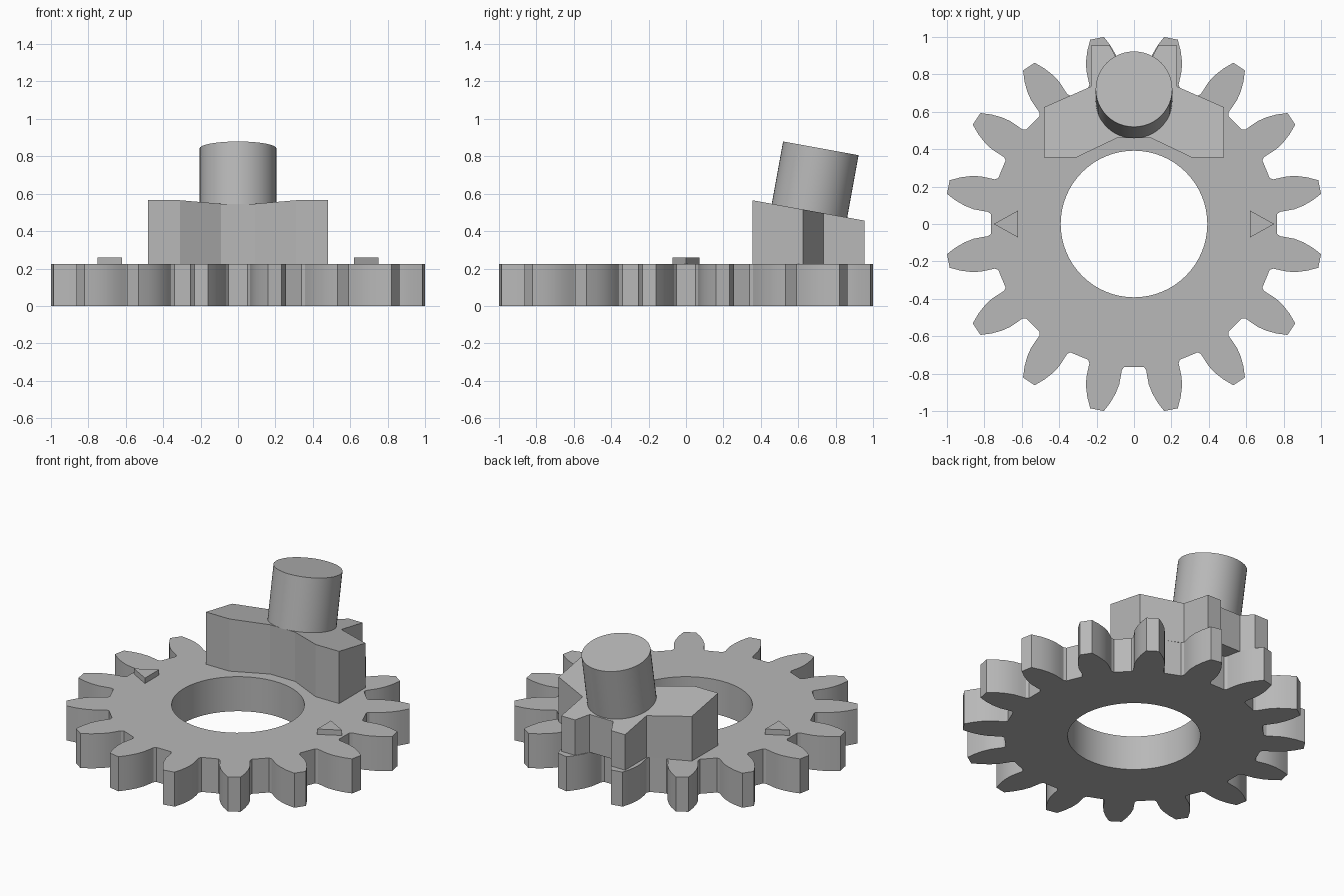
import bpy
import bmesh
from math import radians, sin, cos, pi, tan
from mathutils import Vector, Matrix

cube = bpy.data.objects.get("Cube")
if cube:
    bpy.data.objects.remove(cube, do_unlink=True)

grey = bpy.data.materials.new("plain grey")
grey.use_nodes = True
colour = (0.48, 0.48, 0.48, 1)
grey.diffuse_color = colour
grey.node_tree.nodes["Principled BSDF"].inputs["Base Color"].default_value = colour


def add_part(name, bm, smooth=False):
    bmesh.ops.recalc_face_normals(bm, faces=bm.faces)
    mesh = bpy.data.meshes.new(name)
    bm.to_mesh(mesh)
    bm.free()
    mesh.materials.append(grey)
    obj = bpy.data.objects.new(name, mesh)
    bpy.context.collection.objects.link(obj)
    if smooth:
        bpy.ops.object.select_all(action='DESELECT')
        obj.select_set(True)
        bpy.context.view_layer.objects.active = obj
        bpy.ops.object.shade_smooth_by_angle(angle=radians(25))
    return obj


def prism(loops, z0, z1):
    """Extrude an outline, with optional inner hole loops, from z0 to z1."""
    bm = bmesh.new()
    edges = []
    for loop in loops:
        verts = [bm.verts.new((x, y, z0)) for x, y in loop]
        edges += [bm.edges.new((v, verts[i - 1])) for i, v in enumerate(verts)]
    bmesh.ops.triangle_fill(bm, edges=edges, use_beauty=True, normal=(0, 0, 1))
    result = bmesh.ops.extrude_face_region(bm, geom=bm.faces[:])
    top = [v for v in result["geom"] if isinstance(v, bmesh.types.BMVert)]
    bmesh.ops.translate(bm, verts=top, vec=(0, 0, z1 - z0))
    return bm, top


def polar(r, a):
    return (r * cos(a), r * sin(a))


# Gear ring: each tooth flank is (radius, degrees from tooth centre)
TEETH = 16
THICK = 0.225
flank = [(0.766, 7.4), (0.782, 6.5), (0.815, 6.3), (0.86, 6.0),
         (0.91, 5.1), (0.96, 3.8), (1.013, 2.1)]
outline = []
for k in range(TEETH):
    centre = (k + 0.5) * 2 * pi / TEETH
    outline += [polar(r, centre - radians(a)) for r, a in flank]
    outline += [polar(r, centre + radians(a)) for r, a in reversed(flank)]
hole = [polar(0.392, 2 * pi * i / 64) for i in range(64)]
add_part("gear_ring", prism([outline, hole], 0, THICK)[0], smooth=True)

# Pin block: mirrored half outline, top cut to a backward slope
half = [(0.09, 0.46), (0.31, 0.355), (0.48, 0.355), (0.48, 0.625),
        (0.23, 0.735), (0.23, 0.955), (0.13, 0.955), (0.085, 0.87)]
slope = radians(10.3)
bm, top = prism([half + [(-x, y) for x, y in reversed(half)]], THICK, 0.5)
for v in top:
    v.co.z = 0.565 - (v.co.y - 0.355) * tan(slope)
add_part("pin_block", bm)

# Crank pin standing square to the sloped top
bm = bmesh.new()
bmesh.ops.create_cone(bm, cap_ends=True, segments=48, radius1=0.205,
                      radius2=0.205, depth=0.34)
pin = add_part("crank_pin", bm, smooth=True)
tilt = Matrix.Rotation(-slope, 4, 'X')
pin.matrix_world = Matrix.Translation(
    Vector((0, 0.66, 0.508)) + tilt @ Vector((0, 0, 0.17))) @ tilt

# Raised arrow marks, both pointing outward
for name, side in (("left_arrow", 1), ("right_arrow", -1)):
    arrow = [(side * 0.75, 0), (side * 0.62, 0.072), (side * 0.62, -0.072)]
    add_part(name, prism([arrow], THICK, 0.26)[0])
